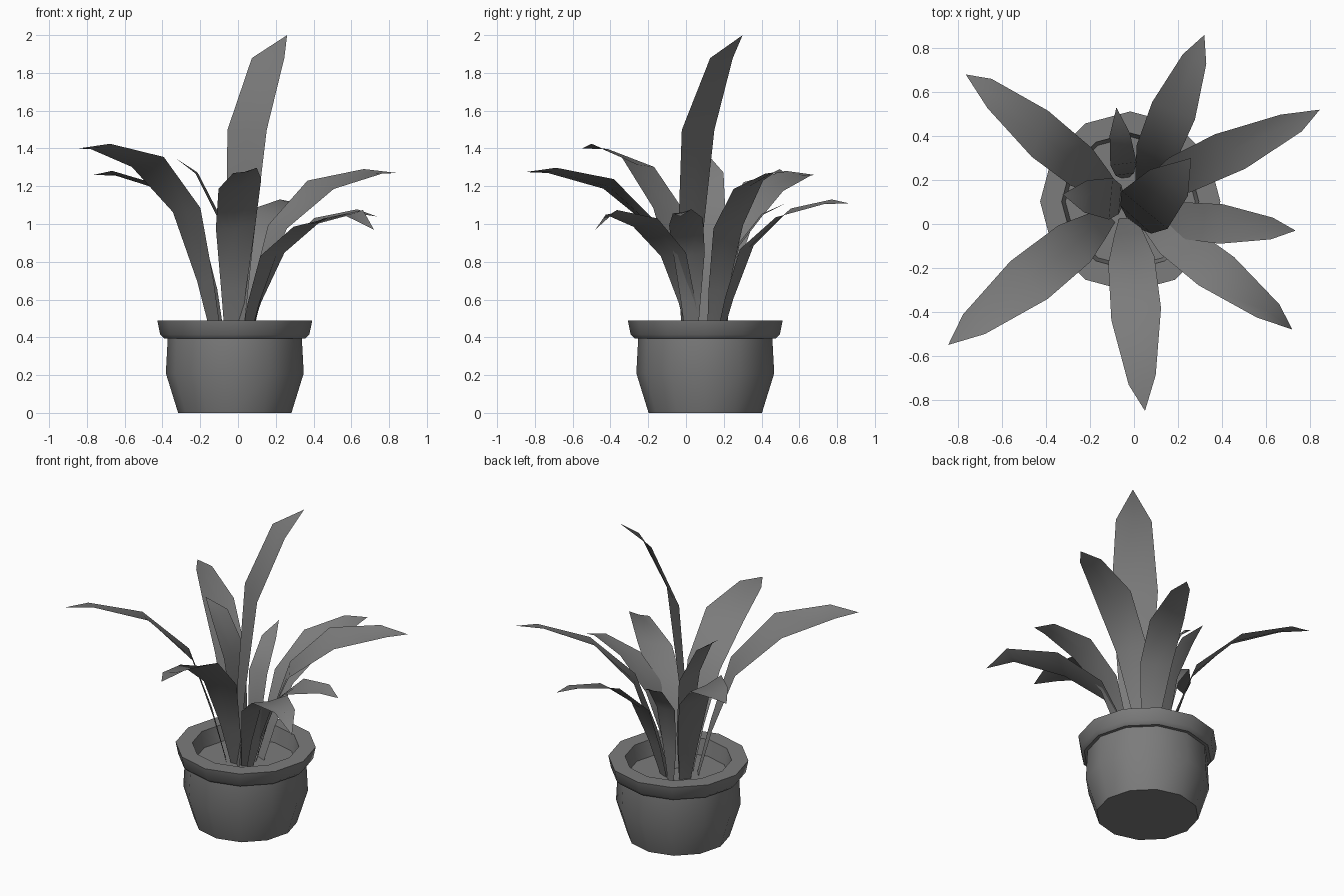
import bpy, math
from mathutils import Vector

if "Cube" in bpy.data.objects:
    bpy.data.objects.remove(bpy.data.objects["Cube"])

CENTRE = Vector((-0.017, 0.102, 0))
SOIL_Z = 0.39

# Dark grey shared by pot and plant
GREY = bpy.data.materials.new("dark_grey")
GREY.diffuse_color = (.2, .2, .2, 1)
GREY.use_nodes = True
GREY.node_tree.nodes["Principled BSDF"].inputs["Base Color"].default_value = GREY.diffuse_color


def make_object(name, verts, faces, angle):
    mesh = bpy.data.meshes.new(name)
    mesh.from_pydata(verts, [], faces)
    mesh.update()
    mesh.materials.append(GREY)
    obj = bpy.data.objects.new(name, mesh)
    bpy.context.collection.objects.link(obj)
    bpy.ops.object.select_all(action='DESELECT')
    obj.select_set(True)
    bpy.context.view_layer.objects.active = obj
    bpy.ops.object.shade_smooth_by_angle(angle=math.radians(angle))
    return obj


def ring(r, z, n=12):
    return [CENTRE + Vector((r * math.cos(2 * math.pi * i / n),
                             r * math.sin(2 * math.pi * i / n), z)) for i in range(n)]


# Twelve-sided pot with an overhanging rim and an inner wall
profile = [(.30, 0), (.365, .21), (.355, .395), (.375, .395), (.395, .415),
           (.41, .49), (.312, .49), (.295, SOIL_Z)]
verts, faces, n = [], [tuple(reversed(range(12)))], 12
for r, z in profile:
    verts += ring(r, z)
for k in range(len(profile) - 1):
    for i in range(n):
        j = (i + 1) % n
        faces.append((k * n + i, k * n + j, k * n + n + j, k * n + n + i))
make_object("pot", verts, faces, 35)

# Soil surface
make_object("soil", ring(.295, SOIL_Z), [tuple(range(12))], 30)

# Leaf templates: outward fraction, height fraction, width fraction
ARCHED = [(0, 0, .33), (.085, .31, .58), (.22, .68, .92), (.5, .93, 1), (.84, 1.01, .55)]
UPRIGHT = [(0, 0, .3), (.05, .31, .7), (.2, .69, 1), (.62, .925, .77)]


def leaf(name, base, tip, width, droop=0, skew=0, roll=.22, template=ARCHED):
    """Tapered blade with a shallow centre fold, bending from base out to tip."""
    base = Vector((*base, SOIL_Z - .01))
    tip = Vector(tip)
    out = Vector((tip.x - base.x, tip.y - base.y, 0))
    height = tip.z + droop - base.z
    along = out.normalized()
    side = Vector((-along.y, along.x, 0))
    verts, faces = [], []
    for k, (u, h, w) in enumerate(template):
        mid = base + out * u + Vector((0, 0, height * h))
        lean = u if k > 1 else 0
        half = (side + along * skew * lean + Vector((0, 0, roll * min(1, 2 * lean)))) * (width * w / 2)
        fold = Vector((0, 0, -.06 * width * w))
        verts += [mid - half, mid + fold, mid + half]
    for k in range(len(template) - 1):
        a = 3 * k
        faces += [(a, a + 3, a + 4, a + 1), (a + 1, a + 4, a + 5, a + 2)]
    a = 3 * (len(template) - 1)
    verts.append(tip)
    faces += [(a, a + 3, a + 1), (a + 1, a + 3, a + 2)]
    make_object(name, verts, faces, 60)


# Ring of arched leaves
leaf("leaf_back_right", (.04, .17), (.32, .86, 1.11), .21)
leaf("leaf_right_upper", (.03, .14), (.845, .52, 1.27), .20, skew=-.6)
leaf("leaf_right_low", (.06, .03), (.735, -.03, 1.04), .18, droop=.02)
leaf("leaf_front_right", (.03, .05), (.72, -.48, .97), .20, droop=.085, skew=.5)
leaf("leaf_front", (-.03, .03), (.05, -.85, 1.275), .23, skew=-.3)
leaf("leaf_front_left", (-.11, .04), (-.845, -.55, 1.40), .24, skew=-.2)
leaf("leaf_back_left", (-.09, .14), (-.765, .68, 1.26), .21, skew=-.7)

# Upright leaves: two small ones and the tall centre leaf
leaf("leaf_back_small", (-.04, .21), (-.08, .53, 1.11), .12, roll=0, template=UPRIGHT)
leaf("leaf_left_small", (-.05, .11), (-.325, .135, 1.345), .19, roll=0, template=UPRIGHT)
leaf("leaf_tall", (-.005, .005), (.26, .30, 2.0), .27, roll=0, skew=-.2, template=UPRIGHT)
